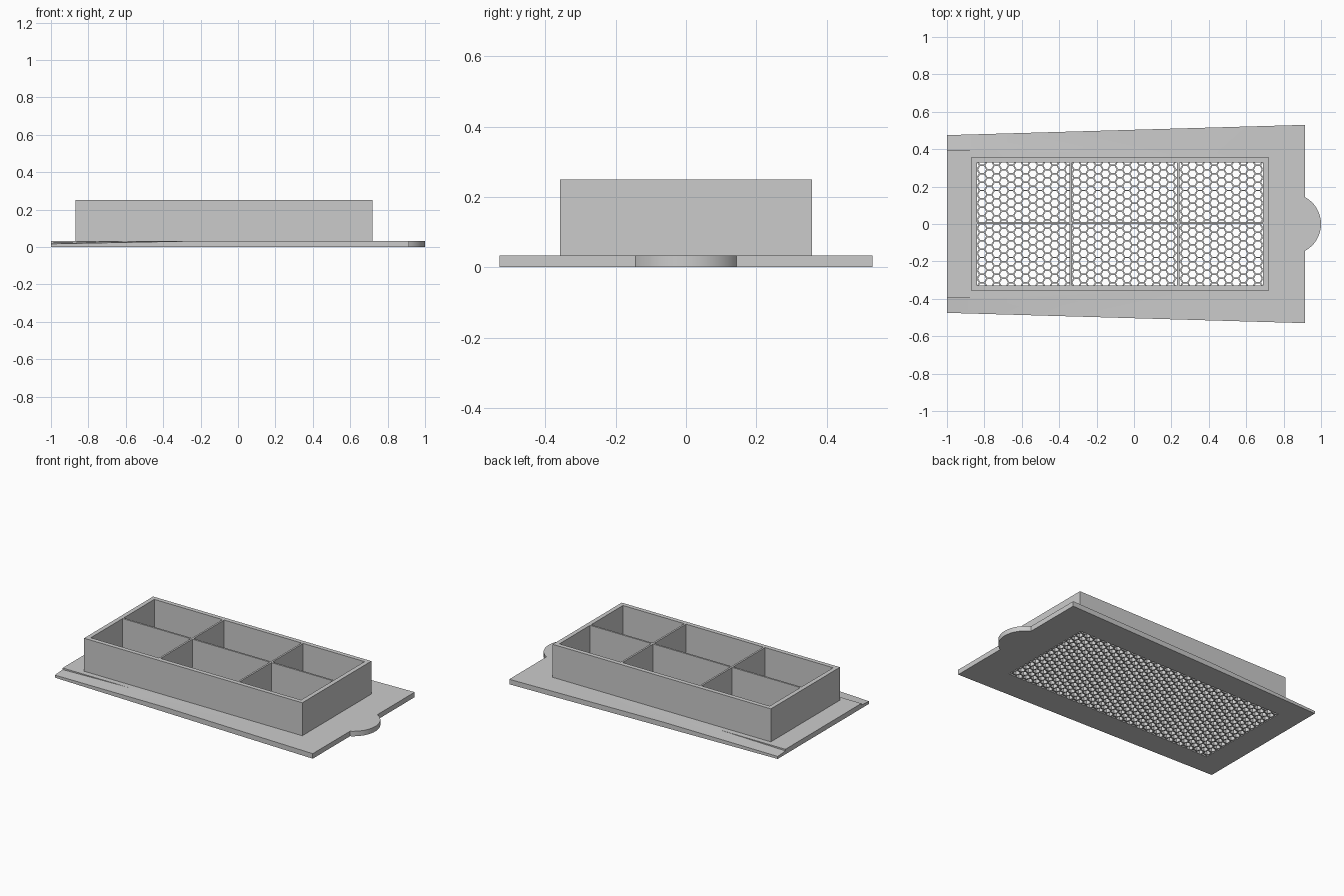
import bpy
import bmesh
from math import sin, cos, pi, sqrt
from mathutils import Vector

old = bpy.data.objects.get("Cube")
if old:
    bpy.data.objects.remove(old, do_unlink=True)

grey = bpy.data.materials.new("light grey")
grey.use_nodes = True
colour = (0.6, 0.6, 0.6, 1)
grey.diffuse_color = colour
grey.node_tree.nodes["Principled BSDF"].inputs["Base Color"].default_value = colour

PLATE_TOP, BOX_TOP = 0.033, 0.25
LEFT, RIGHT, SIDE = -0.84, 0.69, 0.33      # inside of the box
WALL = 0.029


def finish(name, bm):
    bmesh.ops.recalc_face_normals(bm, faces=bm.faces)
    mesh = bpy.data.meshes.new(name)
    bm.to_mesh(mesh)
    bm.free()
    mesh.materials.append(grey)
    obj = bpy.data.objects.new(name, mesh)
    bpy.context.collection.objects.link(obj)
    return obj


def extrude_up(bm, height):
    ext = bmesh.ops.extrude_face_region(bm, geom=bm.faces[:])
    verts = [g for g in ext["geom"] if isinstance(g, bmesh.types.BMVert)]
    bmesh.ops.translate(bm, vec=(0, 0, height), verts=verts)


def rectangle(x0, x1, y0, y1):
    return [(x0, y0), (x1, y0), (x1, y1), (x0, y1)]


def slab(name, loops, z0, z1):
    """Flat outline, with optional holes, raised from z0 to z1."""
    bm = bmesh.new()
    edges = []
    for loop in loops:
        verts = [bm.verts.new((x, y, z0)) for x, y in loop]
        edges += [bm.edges.new((verts[i - 1], v)) for i, v in enumerate(verts)]
    bmesh.ops.triangle_fill(bm, use_beauty=True, use_dissolve=False,
                            edges=edges, normal=(0, 0, 1))
    extrude_up(bm, z1 - z0)
    return finish(name, bm)


# Tapered base plate with a rounded pull tab
opening = rectangle(LEFT, RIGHT, -SIDE, SIDE)
tab = [(0.837 + 0.163 * cos(a), 0.163 * sin(a))
       for a in (-1.07 + 2.14 * i / 24 for i in range(25))]
outline = [(-1, -0.475), (0.915, -0.53)] + tab + [(0.915, 0.53), (-1, 0.475)]
plate = slab("base_plate", [outline, opening], 0, PLATE_TOP)


# Sloping lead-in ledges cut along both long edges
def ledge_z(x, y):
    return PLATE_TOP + 0.022 * (x + 0.52 - 3.24 * (y - 0.395))


for side in (-1, 1):
    bm = bmesh.new()
    corners = rectangle(-1.1, 0.3, 0.395, 0.6)
    bm.faces.new([bm.verts.new((x, side * y, ledge_z(x, y))) for x, y in corners])
    extrude_up(bm, 0.2)
    cutter = finish("ledge_cutter", bm)
    cutter.hide_render = True
    cut = plate.modifiers.new("ledge", 'BOOLEAN')
    cut.operation = 'DIFFERENCE'
    cut.solver = 'EXACT'
    cut.object = cutter
    bpy.context.view_layer.objects.active = plate
    bpy.ops.object.modifier_apply(modifier=cut.name)
    bpy.data.objects.remove(cutter, do_unlink=True)

bpy.ops.object.select_all(action='DESELECT')
plate.select_set(True)
bpy.context.view_layer.objects.active = plate
bpy.ops.object.shade_smooth_by_angle(angle=pi / 6)

# Box walls and thin dividers
outer = rectangle(LEFT - WALL, RIGHT + WALL, -SIDE - WALL, SIDE + WALL)
slab("box_walls", [outer, opening], PLATE_TOP, BOX_TOP)
T = 0.006
slab("long_divider", [rectangle(LEFT, RIGHT, 0.006 - T, 0.006 + T)], PLATE_TOP, BOX_TOP)
for name, x in (("left_divider", 0.237), ("right_divider", -0.338)):
    slab(name, [rectangle(x - T, x + T, -SIDE, SIDE)], PLATE_TOP, BOX_TOP)

# Honeycomb floor: hexagonal rings trimmed to the opening
PITCH, HOLE = 0.0448, 0.0214
CELL = PITCH / sqrt(3)
mid = (LEFT + RIGHT) / 2
bm = bmesh.new()
for col in range(-21, 22):
    for row in range(-9, 10):
        cx = mid + col * CELL * 1.5
        cy = (row + (col % 2) / 2) * PITCH
        rings = [[bm.verts.new((cx + r * cos(k * pi / 3), cy + r * sin(k * pi / 3), 0))
                  for k in range(6)] for r in (CELL, HOLE)]
        for k in range(6):
            bm.faces.new((rings[0][k - 1], rings[0][k], rings[1][k], rings[1][k - 1]))
bmesh.ops.remove_doubles(bm, verts=bm.verts, dist=0.0005)
for point, normal in (((LEFT, 0, 0), (-1, 0, 0)), ((RIGHT, 0, 0), (1, 0, 0)),
                      ((0, -SIDE, 0), (0, -1, 0)), ((0, SIDE, 0), (0, 1, 0))):
    bmesh.ops.bisect_plane(bm, geom=bm.verts[:] + bm.edges[:] + bm.faces[:],
                           plane_co=Vector(point), plane_no=Vector(normal),
                           clear_outer=True)
extrude_up(bm, PLATE_TOP)
finish("honeycomb_floor", bm)
